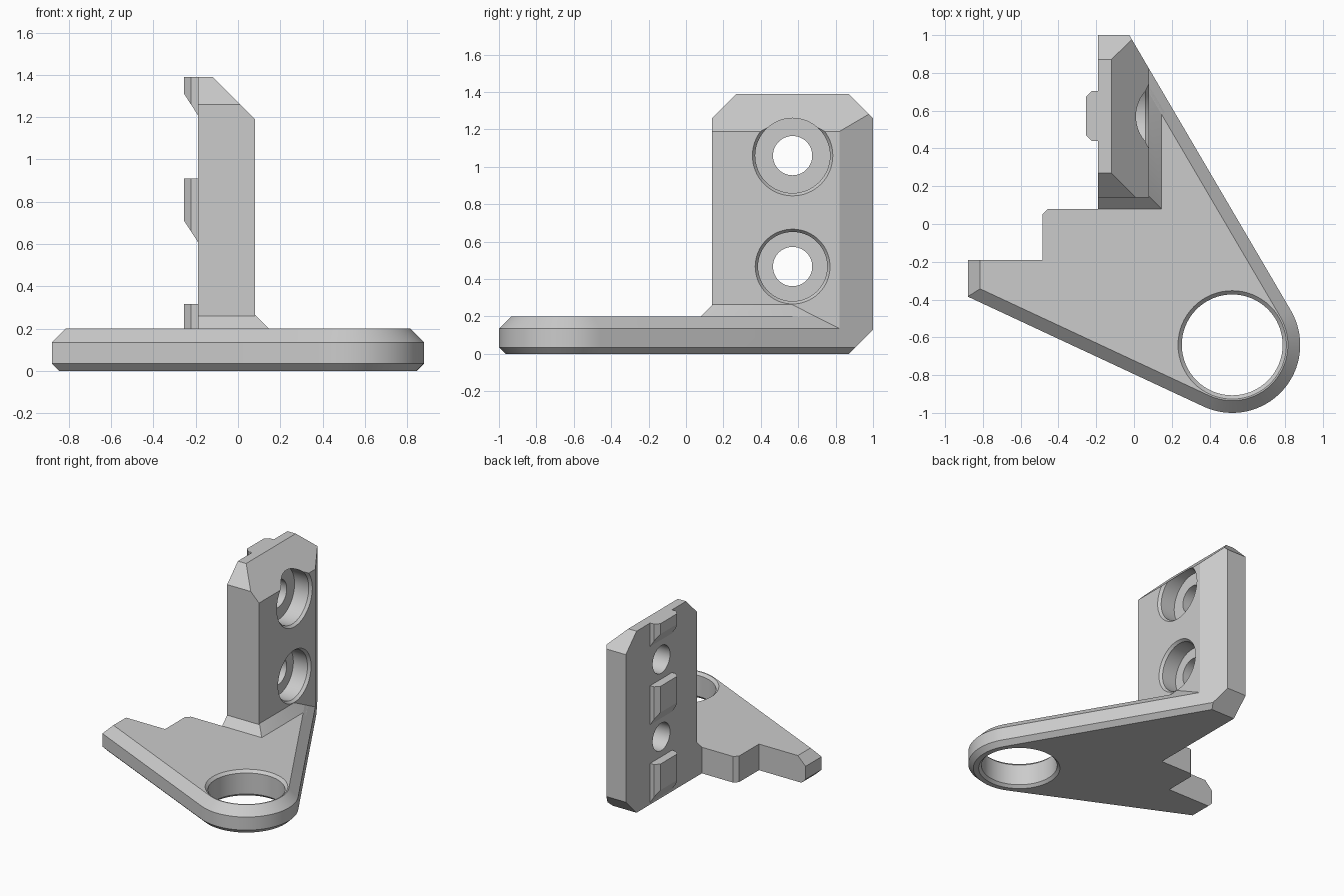
import bpy, bmesh, math
from mathutils import Vector

cube = bpy.data.objects.get("Cube")
if cube:
    bpy.data.objects.remove(cube, do_unlink=True)

GREY = (0.6, 0.6, 0.6, 1)
mat = bpy.data.materials.new("plain grey")
mat.use_nodes = True
mat.diffuse_color = GREY
mat.node_tree.nodes["Principled BSDF"].inputs["Base Color"].default_value = GREY


def finish(bm, name):
    """Turn a bmesh into a coloured object."""
    bmesh.ops.recalc_face_normals(bm, faces=bm.faces)
    mesh = bpy.data.meshes.new(name)
    bm.to_mesh(mesh)
    bm.free()
    mesh.materials.append(mat)
    obj = bpy.data.objects.new(name, mesh)
    bpy.context.collection.objects.link(obj)
    return obj


def loft(layers):
    """Skin a stack of closed loops and cap both ends."""
    bm = bmesh.new()
    rings = [[bm.verts.new(p) for p in layer] for layer in layers]
    n = len(rings[0])
    for a, b in zip(rings, rings[1:]):
        for i in range(n):
            j = (i + 1) % n
            bm.faces.new((a[i], a[j], b[j], b[i]))
    bm.faces.new(rings[0][::-1])
    bm.faces.new(rings[-1])
    return bm


def box(lo, hi):
    (x0, y0, z0), (x1, y1, z1) = lo, hi
    return loft([[(x0, y0, z), (x1, y0, z), (x1, y1, z), (x0, y1, z)] for z in (z0, z1)])


def slice_off(bm, point, normal):
    """Remove everything on the normal's side of a plane and close the cut."""
    geom = bm.verts[:] + bm.edges[:] + bm.faces[:]
    cut = bmesh.ops.bisect_plane(bm, geom=geom, dist=1e-5, plane_co=point,
                                 plane_no=Vector(normal).normalized(), clear_outer=True)
    edges = [e for e in cut["geom_cut"] if isinstance(e, bmesh.types.BMEdge)]
    if edges:
        bmesh.ops.edgeloop_fill(bm, edges=edges)


def turned(place, stations, steps=64):
    """Round cutter from (position, radius) stations."""
    angles = [math.tau * i / steps for i in range(steps)]
    return loft([[place(r * math.cos(a), r * math.sin(a), t) for a in angles]
                 for t, r in stations])


def drill(obj, cutter_bm, name):
    cutter = finish(cutter_bm, name)
    cutter.hide_render = True
    mod = obj.modifiers.new(name, "BOOLEAN")
    mod.operation, mod.solver, mod.object = "DIFFERENCE", "EXACT", cutter
    bpy.context.view_layer.objects.active = obj
    bpy.ops.object.modifier_apply(modifier=name)
    bpy.data.objects.remove(cutter, do_unlink=True)


# Shared layout: ring centre and the two edges tangent to the ring
CX, CY, R = 0.52, -0.64, 0.36
LOWER, RIGHT = math.radians(245), math.radians(390.4)
BACK, LEFT, WALL = 1.0, -0.88, -0.19
right_n = Vector((math.cos(RIGHT), math.sin(RIGHT), 0))
right_p = Vector((CX, CY, 0)) + right_n * R
back_chamfer = ((0, 0.87, 0), (0, 1, -1))


def outline(inset, z):
    r = R - inset
    x = LEFT + inset
    y = CY + (r - math.cos(LOWER) * (x - CX)) / math.sin(LOWER)
    pts = [(x, -0.19), (x, y)]
    for i in range(33):
        a = LOWER + (RIGHT - LOWER) * i / 32
        pts.append((CX + r * math.cos(a), CY + r * math.sin(a)))
    pts.append((CX + (r - right_n.y * (BACK - CY)) / right_n.x, BACK))
    pts += [(WALL, BACK), (WALL, 0.08), (-0.455, 0.08), (-0.485, 0.05), (-0.485, -0.19)]
    return [(px, py, z) for px, py in pts]


# Base plate with bevelled rim and ring hole
bm = loft([outline(0.035, 0), outline(0, 0.035), outline(0, 0.135), outline(0.065, 0.2)])
slice_off(bm, *back_chamfer)
base = finish(bm, "base_plate")
hole = [(-0.05, 0.317), (0.0, 0.287), (0.02, 0.267), (0.18, 0.267), (0.2, 0.287), (0.25, 0.337)]
drill(base, turned(lambda u, v, t: (CX + u, CY + v, t), hole), "ring_hole")

# Upright wall with sloped top edges
bm = box((WALL, 0.14, 0.1), (0.08, BACK, 1.39))
for point, normal in [(right_p, right_n), back_chamfer,
                      ((0, 0.27, 1.39), (0, -1, 1)), ((0, 0.87, 1.39), (0, 1, 1)),
                      ((-0.12, 0, 1.39), (1, 0, 1))]:
    slice_off(bm, point, normal)
upright = finish(bm, "upright")

# Counterbored screw holes
for label, z, rim in (("lower", 0.467, 0.2), ("upper", 1.06, 0.215)):
    bore = [(-0.3, 0.105), (-0.06, 0.105), (-0.06, rim - 0.015),
            (0.06, rim - 0.015), (0.08, rim), (0.2, rim)]
    drill(upright, turned(lambda u, v, t: (t, 0.57 + u, z + v), bore), label + "_screw_hole")

# Sloped foot between upright and base
bm = box((WALL, 0, 0.18), (0.3, BACK - 0.05, 0.265))
for point, normal in [((0.145, 0, 0.2), (1, 0, 1)), ((0, 0.08, 0.2), (0, -1, 1)),
                      (right_p, right_n),
                      (right_p + Vector((0, 0, 0.135)), right_n + Vector((0, 0, 1)))]:
    slice_off(bm, point, normal)
foot = finish(bm, "upright_foot")

# Locating ribs on the outer wall, sloped underneath
ribs = []
for label, top, slope_z in (("lower", 0.315, 0.115), ("middle", 0.91, 0.71), ("upper", 1.39, 1.31)):
    bm = box((-0.255, 0.44, slope_z - 0.115), (-0.18, 0.705, top))
    for point, normal in [((-0.255, 0.472, 0), (-1, -1, 0)), ((-0.255, 0.673, 0), (-1, 1, 0)),
                          ((-0.255, 0, slope_z), (-0.1, 0, -0.065))]:
        slice_off(bm, point, normal)
    ribs.append(finish(bm, label + "_rib"))

# Smooth the round surfaces, keep edges sharp
bpy.ops.object.select_all(action="DESELECT")
for obj in [base, upright, foot] + ribs:
    obj.select_set(True)
bpy.context.view_layer.objects.active = base
bpy.ops.object.shade_smooth_by_angle(angle=math.radians(25))
